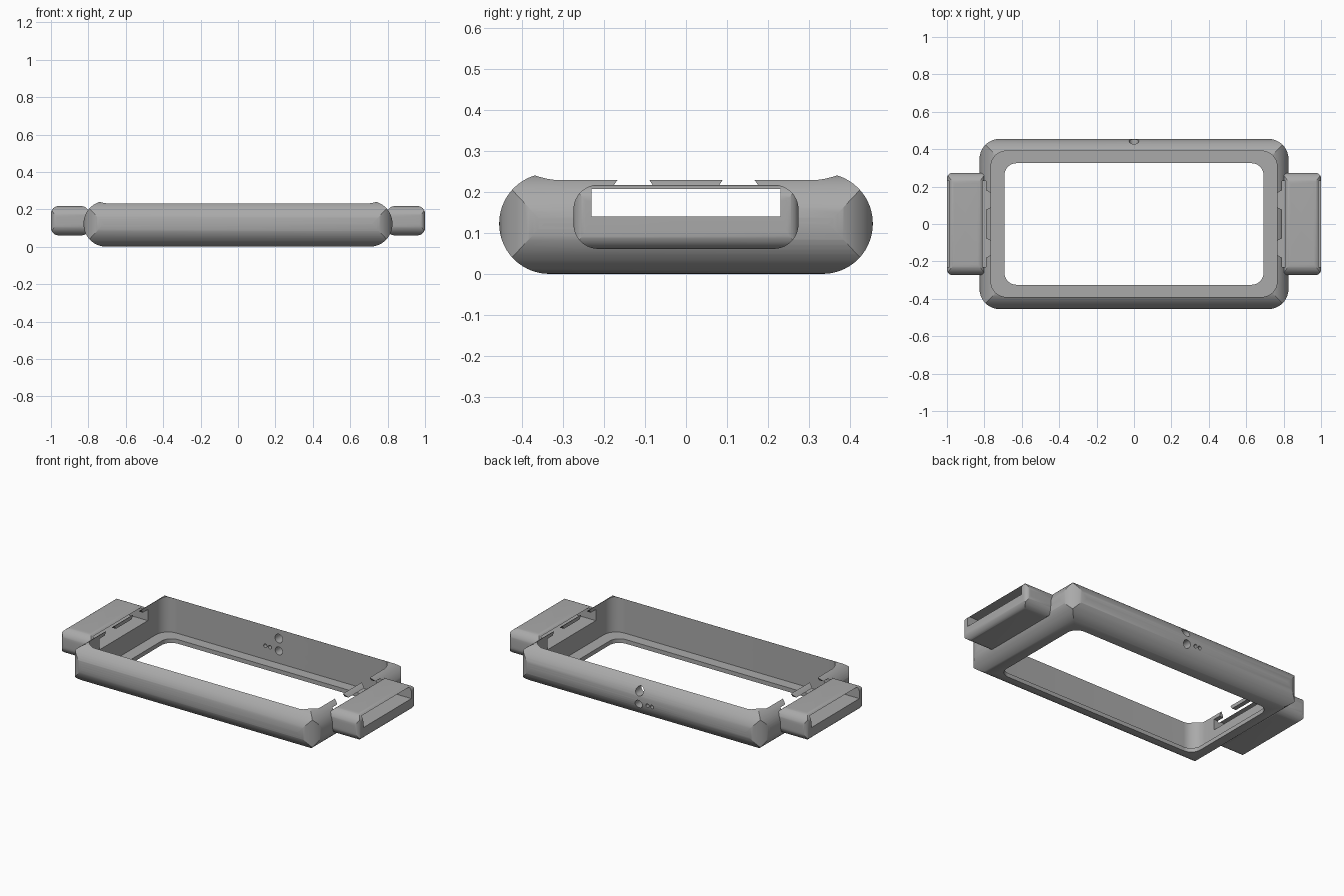
import bpy, bmesh
from math import sin, cos, pi, radians
from mathutils import Vector

if "Cube" in bpy.data.objects:
    bpy.data.objects.remove(bpy.data.objects["Cube"], do_unlink=True)

grey = bpy.data.materials.new("plain grey")
grey.use_nodes = True
grey.diffuse_color = (0.4, 0.4, 0.4, 1)
grey.node_tree.nodes["Principled BSDF"].inputs["Base Color"].default_value = (0.4, 0.4, 0.4, 1)


def prism(name, axis, points, low, high):
    """Extrude a 2D outline along an axis; outline axes are the other two, in order."""
    bm = bmesh.new()
    ring = []
    for p in points:
        co = list(p)
        co.insert(axis, low)
        ring.append(bm.verts.new(co))
    face = bm.faces.new(ring)
    top = bmesh.ops.extrude_face_region(bm, geom=[face])["geom"]
    shift = Vector((0, 0, 0))
    shift[axis] = high - low
    bmesh.ops.translate(bm, vec=shift, verts=[v for v in top if isinstance(v, bmesh.types.BMVert)])
    bmesh.ops.recalc_face_normals(bm, faces=bm.faces)
    mesh = bpy.data.meshes.new(name)
    bm.to_mesh(mesh)
    bm.free()
    mesh.materials.append(grey)
    obj = bpy.data.objects.new(name, mesh)
    bpy.context.collection.objects.link(obj)
    return obj


def rounded(cx, cy, hx, hy, r, steps=14):
    """Rounded rectangle outline."""
    pts = []
    for i, (sx, sy) in enumerate([(1, 1), (-1, 1), (-1, -1), (1, -1)]):
        for k in range(steps + 1):
            a = (i + k / steps) * pi / 2
            pts.append((cx + sx * (hx - r) + r * cos(a), cy + sy * (hy - r) + r * sin(a)))
    return pts


def combine(target, tool, operation):
    mod = target.modifiers.new("cut", "BOOLEAN")
    mod.operation, mod.solver, mod.object = operation, "EXACT", tool
    bpy.context.view_layer.objects.active = target
    bpy.ops.object.modifier_apply(modifier=mod.name)
    bpy.data.objects.remove(tool, do_unlink=True)


def rounded_block(name, centre, half, radii):
    """Block rounded in all three directions, with mitred corners."""
    (x, y, z), (hx, hy, hz), (rx, ry, rz) = centre, half, radii
    body = prism(name, 0, rounded(y, z, hy, hz, rx), x - hx - 0.01, x + hx + 0.01)
    combine(body, prism("tool", 1, rounded(x, z, hx, hz, ry), y - hy - 0.01, y + hy + 0.01), "INTERSECT")
    combine(body, prism("tool", 2, rounded(x, y, hx, hy, rz), z - hz - 0.01, z + hz + 0.01), "INTERSECT")
    return body


def cut_slot(obj, side):
    ends = sorted((side * 0.74, side * 1.03))
    outline = [(-0.23, 0.14), (0.23, 0.14), (0.23, 0.207), (-0.23, 0.207)]
    combine(obj, prism("slot", 0, outline, *ends), "DIFFERENCE")


# Rounded frame with a tray recess and an open floor
frame = rounded_block("frame", (0, 0, 0.1225), (0.826, 0.455, 0.1225), (0.122, 0.122, 0.108))
combine(frame, prism("recess", 2, rounded(0, 0, 0.765, 0.39, 0.082), 0.025, 0.4), "DIFFERENCE")
combine(frame, prism("floor_opening", 2, rounded(0, 0, 0.693, 0.325, 0.065), -0.1, 0.1), "DIFFERENCE")

# Strap slots, dovetail notches and strap loops at both ends
for side, word in ((1, "left"), (-1, "right")):
    cut_slot(frame, side)
    ends = sorted((side * 0.74, side * 0.85))
    for s in (-1, 1):
        notch = [(s * 0.187, 0.2), (s * 0.07, 0.2), (s * 0.104, 0.25), (s * 0.152, 0.25)]
        combine(frame, prism("notch", 0, notch, *ends), "DIFFERENCE")
    loop = rounded_block(word + "_strap_loop", (side * 0.8985, 0, 0.139),
                         (0.1015, 0.274, 0.078), (0.06, 0.04, 0.03))
    cut_slot(loop, side)

# Round holes through the back wall
for x, z, r in ((0, 0.175, 0.026), (0, 0.1, 0.024), (-0.06, 0.107, 0.011), (-0.09, 0.107, 0.011)):
    combine(frame, prism("hole", 1, rounded(x, z, r, r, r * 0.999, 6), 0.36, 0.5), "DIFFERENCE")

# Smooth the curved faces, keep the edges crisp
for obj in bpy.context.scene.objects:
    if obj.type == "MESH":
        bpy.ops.object.select_all(action="DESELECT")
        obj.select_set(True)
        bpy.context.view_layer.objects.active = obj
        bpy.ops.object.shade_smooth_by_angle(angle=radians(25))
